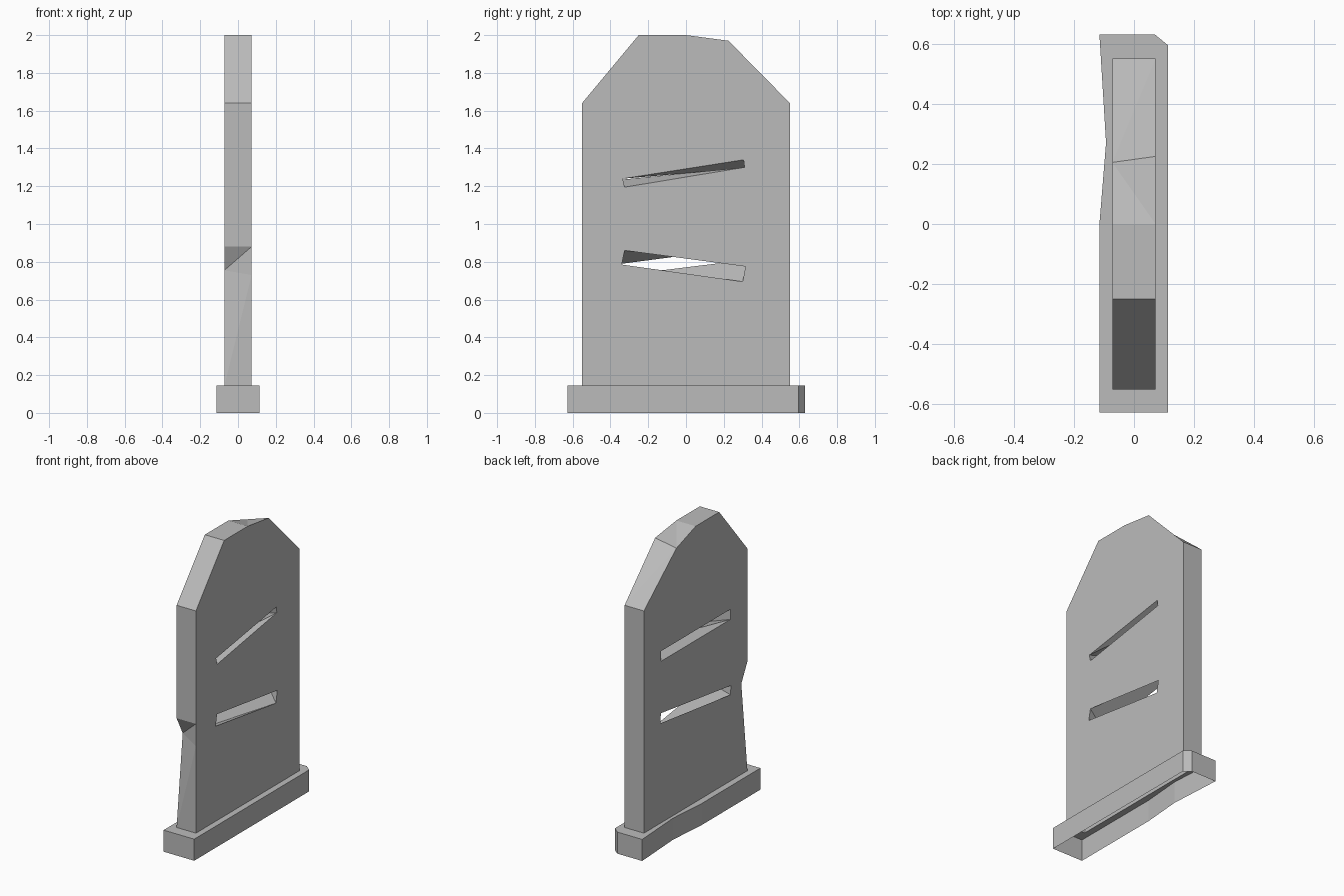
import bpy
import bmesh
from mathutils import Vector
from mathutils.geometry import tessellate_polygon

cube = bpy.data.objects.get("Cube")
if cube:
    bpy.data.objects.remove(cube, do_unlink=True)

stone = bpy.data.materials.new("stone_grey")
stone.use_nodes = True
grey = (0.5, 0.5, 0.5, 1)
stone.diffuse_color = grey
stone.node_tree.nodes["Principled BSDF"].inputs["Base Color"].default_value = grey

HALF = 0.072   # half the slab thickness
STEP = 0.145   # height of the base


def fill(bm, loops):
    """Fill a flat outline, leaving the inner loops open."""
    verts = [v for loop in loops for v in loop]
    for tri in tessellate_polygon([[v.co for v in loop] for loop in loops]):
        bm.faces.new([verts[i] for i in tri])


def bridge(bm, a, b, closed=True, flipped=()):
    """Join two matching loops with triangles; flipped lists turned diagonals."""
    for i in range(len(a) if closed else len(a) - 1):
        j = (i + 1) % len(a)
        if i in flipped:
            tris = ((a[i], a[j], b[j]), (a[i], b[j], b[i]))
        else:
            tris = ((a[i], a[j], b[i]), (a[j], b[j], b[i]))
        for tri in tris:
            bm.faces.new(tri)


def finish(bm, name):
    bmesh.ops.recalc_face_normals(bm, faces=bm.faces[:])
    mesh = bpy.data.meshes.new(name)
    bm.to_mesh(mesh)
    bm.free()
    mesh.materials.append(stone)
    obj = bpy.data.objects.new(name, mesh)
    bpy.context.collection.objects.link(obj)


# Upright slab: left and right outlines as (y, z), chipped on the right side
left = [(-0.55, STEP), (-0.55, 0.73), (-0.55, 0.88), (-0.55, 1.64), (-0.25, 2),
        (0, 2), (0.225, 1.97), (0.55, 1.64), (0.55, STEP)]
right = list(left)
right[1] = (-0.485, 0.755)
right[6] = (0.205, 1.93)

# Carved slots: each pair is the left opening and the right opening
slots = [
    ([(-0.325, 1.195), (0.31, 1.3), (0.305, 1.34), (-0.335, 1.24)],
     [(-0.37, 1.232), (0.37, 1.232), (0.37, 1.3), (-0.37, 1.3)]),
    ([(-0.34, 0.785), (0.3, 0.695), (0.315, 0.775), (-0.325, 0.86)],
     [(-0.37, 0.725), (0.375, 0.817), (0.37, 0.883), (-0.375, 0.785)]),
]

bm = bmesh.new()


def side_loop(points, x):
    return [bm.verts.new(Vector((x, y, z))) for y, z in points]


left_loops = [side_loop(p, HALF) for p in [left] + [s[0] for s in slots]]
right_loops = [side_loop(p, -HALF) for p in [right] + [s[1] for s in slots]]
fill(bm, left_loops)
fill(bm, right_loops)
bridge(bm, left_loops[0], right_loops[0], closed=False, flipped=(5,))
for a, b in zip(left_loops[1:], right_loops[1:]):
    bridge(bm, a, b)
finish(bm, "headstone_slab")

# Base: hollow plinth with a chipped corner and a dented side, open below
outline = [(-0.115, -0.627), (0.113, -0.627), (0.113, 0.595), (0.07, 0.63),
           (-0.115, 0.63), (-0.093, 0.27), (-0.115, 0)]
bm = bmesh.new()
bottom = [bm.verts.new((x, y, 0)) for x, y in outline]
top = [bm.verts.new((x, y, STEP)) for x, y in outline]
foot = [bm.verts.new((x, y, STEP)) for x, y in
        [(-HALF, -0.55), (HALF, -0.55), (HALF, 0.55), (-HALF, 0.55)]]
bridge(bm, bottom, top)
fill(bm, [top, foot])
finish(bm, "base_plinth")
